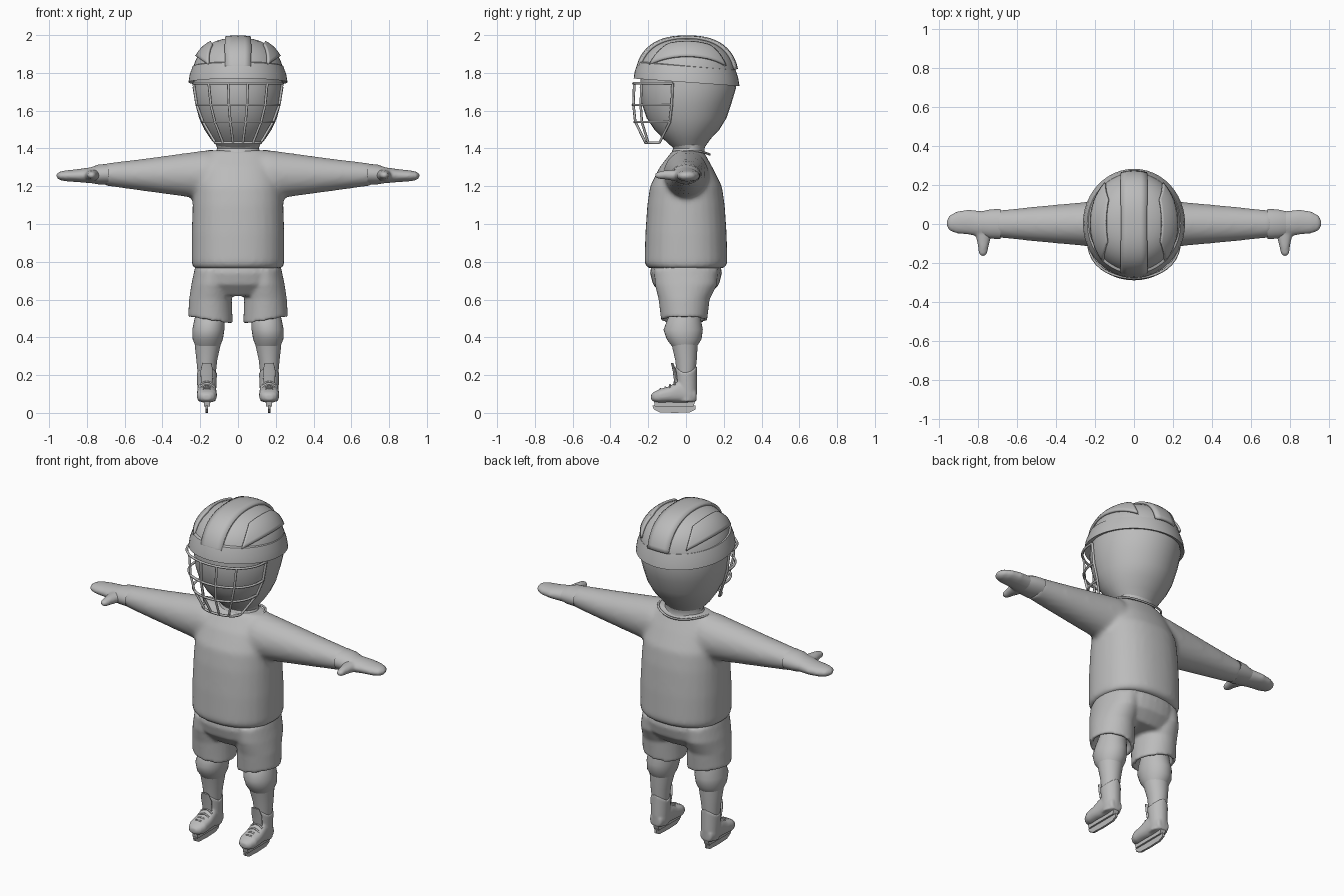
import bpy, bmesh, math
from math import sin, cos, pi, hypot
from mathutils import Vector

old = bpy.data.objects.get("Cube")
if old:
    bpy.data.objects.remove(old, do_unlink=True)

COLOUR = (0.5, 0.5, 0.5, 1)
grey = bpy.data.materials.new("plain_grey")
grey.use_nodes = True
grey.diffuse_color = COLOUR
grey.node_tree.nodes["Principled BSDF"].inputs["Base Color"].default_value = COLOUR


def finish(name, bm, voxel=0, blend=4, thickness=0, angle=40):
    """Turn a bmesh into a smooth shaded object, optionally fused by remeshing."""
    bmesh.ops.recalc_face_normals(bm, faces=bm.faces)
    mesh = bpy.data.meshes.new(name)
    bm.to_mesh(mesh)
    bm.free()
    mesh.materials.append(grey)
    obj = bpy.data.objects.new(name, mesh)
    bpy.context.collection.objects.link(obj)
    bpy.ops.object.select_all(action='DESELECT')
    obj.select_set(True)
    bpy.context.view_layer.objects.active = obj
    bpy.ops.object.shade_smooth_by_angle(angle=math.radians(angle))
    if thickness:
        solid = obj.modifiers.new("thickness", 'SOLIDIFY')
        solid.thickness = thickness
        solid.offset = 0
    if voxel:
        fuse = obj.modifiers.new("fuse", 'REMESH')
        fuse.mode = 'VOXEL'
        fuse.voxel_size = voxel
        fuse.use_smooth_shade = True
        soft = obj.modifiers.new("blend", 'SMOOTH')
        soft.iterations = blend
    return obj


def loft(bm, rings, axis='z', side=1, lift=None, cap=True, count=32, power=2):
    """Skin ellipses (position, centre a, centre b, radius a, radius b) along an axis."""
    loops = []
    for pos, ca, cb, ra, rb in rings:
        loop = []
        for i in range(count):
            t = 2 * pi * i / count
            u, v = cos(t), sin(t)
            k = (abs(u) ** power + abs(v) ** power) ** (-1 / power)
            a, b = ca + ra * u * k, cb + rb * v * k
            p = {'z': (a, b, pos), 'x': (pos, a, b), 'y': (a, pos, b)}[axis]
            p = Vector(p)
            if lift:
                p.z += lift(u, v, p)
            p.x *= side
            loop.append(bm.verts.new(p))
        loops.append(loop)
    for low, high in zip(loops, loops[1:]):
        for i in range(count):
            j = (i + 1) % count
            bm.faces.new((low[i], low[j], high[j], high[i]))
    if cap:
        bm.faces.new(loops[0])
        bm.faces.new(loops[-1])


def wires(name, paths, radius, cyclic=False):
    """Round bars along point paths."""
    curve = bpy.data.curves.new(name, 'CURVE')
    curve.dimensions = '3D'
    curve.bevel_depth = radius
    curve.bevel_resolution = 1
    curve.use_fill_caps = True
    curve.materials.append(grey)
    for path in paths:
        spline = curve.splines.new('POLY')
        spline.points.add(len(path) - 1)
        spline.use_cyclic_u = cyclic
        for point, co in zip(spline.points, path):
            point.co = (*co, 1)
    obj = bpy.data.objects.new(name, curve)
    bpy.context.collection.objects.link(obj)


SIDES = (1, -1)

# Sweater: body and both sleeves fused
bm = bmesh.new()
loft(bm, [(.765, 0, 0, .235, .2), (.79, 0, 0, .245, .22), (.95, 0, 0, .245, .215),
          (1.1, 0, 0, .24, .205), (1.2, 0, 0, .235, .19), (1.3, 0, 0, .21, .14),
          (1.39, 0, .01, .16, .08)], power=2.3)
for s in SIDES:
    loft(bm, [(.05, 0, 1.26, .11, .12), (.17, 0, 1.26, .12, .13), (.28, 0, 1.26, .11, .115),
              (.5, 0, 1.26, .09, .085), (.71, 0, 1.262, .068, .058)], 'x', s)
finish("sweater", bm, .014, 7)

# Neckline seam and neck
ring = [2 * pi * i / 40 for i in range(40)]
wires("neckline", [[(.155 * cos(t), .01 + .115 * sin(t),
                     1.35 + .035 * cos(t) ** 2 + .018 * sin(t)) for t in ring]], .006, True)
bm = bmesh.new()
loft(bm, [(1.33, 0, .01, .15, .11), (1.37, 0, .01, .125, .09),
          (1.4, 0, .015, .11, .083), (1.46, 0, .01, .13, .11)])
finish("neck", bm)

# Shorts with hollow leg openings
bm = bmesh.new()
loft(bm, [(.8, 0, 0, .22, .18), (.74, 0, 0, .235, .19), (.68, 0, 0, .235, .175),
          (.62, 0, 0, .2, .12)], power=2.3)
for s in SIDES:
    loft(bm, [(.76, .13, 0, .1, .17), (.68, .14, 0, .107, .165), (.6, .146, -.01, .113, .135),
              (.49, .146, -.01, .118, .122), (.49, .146, -.01, .1, .104),
              (.54, .146, -.01, .09, .095)], s and 'z', s,
         lift=lambda u, v, p: .018 * u if p.z < .57 else 0)
finish("shorts", bm, .01, 4)

# Knees and socks
bm = bmesh.new()
for s in SIDES:
    loft(bm, [(.54, .15, 0, .07, .075), (.49, .152, -.01, .08, .09), (.44, .157, -.015, .085, .104),
              (.39, .16, -.01, .08, .092), (.355, .16, -.008, .066, .068)], 'z', s)
finish("knees", bm)
bm = bmesh.new()
for s in SIDES:
    loft(bm, [(.37, .16, -.008, .07, .07), (.28, .165, 0, .055, .057),
              (.18, .166, 0, .045, .046)], 'z', s)
finish("socks", bm)

# Skate boots: shaft with raised front and back rim, fused with the foot
bm = bmesh.new()
for s in SIDES:
    loft(bm, [(.06, .165, .005, .046, .05), (.12, .165, .005, .05, .054),
              (.21, .165, 0, .054, .058)], 'z', s,
         lift=lambda u, v, p: .04 * v * v if p.z > .2 else 0)
    loft(bm, [(.055, .165, .09, .035, .03), (.02, .165, .105, .048, .05),
              (-.04, .165, .112, .05, .058), (-.09, .165, .098, .053, .042),
              (-.14, .165, .09, .053, .036), (-.17, .165, .085, .04, .026),
              (-.185, .165, .083, .02, .014)], 'y', s, power=2.6)
finish("boots", bm, .007, 3)

# Boot tongues
bm = bmesh.new()
for s in SIDES:
    loft(bm, [(.16, .165, -.05, .03, .012), (.22, .165, -.06, .034, .01),
              (.265, .165, -.074, .024, .006)], 'z', s)
finish("boot_tongues", bm)

# Laces
laces = []
for s in SIDES:
    for y, z in ((-.06, .166), (-.085, .149), (-.11, .136), (-.135, .128)):
        laces.append([(s * (.165 + .036 * k), y, z - .018 * k * k) for k in (-1, -.5, 0, .5, 1)])
wires("boot_laces", laces, .005)


def plates(name, outline, half_width):
    """Extrude a side outline sideways under each boot."""
    bm = bmesh.new()
    for s in SIDES:
        verts = [bm.verts.new((s * .165 - half_width, y, z)) for y, z in outline]
        face = bm.faces.new(verts)
        new = bmesh.ops.extrude_face_region(bm, geom=[face])['geom']
        moved = [v for v in new if isinstance(v, bmesh.types.BMVert)]
        bmesh.ops.translate(bm, vec=(2 * half_width, 0, 0), verts=moved)
    finish(name, bm)


plates("blade_holders", [(-.17, .065), (-.165, .035), (.04, .035), (.05, .065)], .016)
plates("skate_blades", [(-.178, .04), (-.172, .02), (-.14, .003), (-.06, 0), (.02, .003),
                        (.05, .018), (.05, .04)], .006)

# Mittens with thumbs, and their flared cuffs
bm = bmesh.new()
for s in SIDES:
    loft(bm, [(.72, 0, 1.262, .06, .045), (.78, 0, 1.258, .066, .042), (.85, .01, 1.256, .064, .034),
              (.91, .008, 1.255, .056, .029), (.945, .005, 1.255, .04, .022),
              (.96, .004, 1.255, .016, .01)], 'x', s)
    loft(bm, [(0, .78, 1.258, .05, .03), (-.06, .772, 1.258, .04, .03), (-.11, .773, 1.26, .028, .024),
              (-.15, .775, 1.258, .022, .018), (-.165, .775, 1.258, .01, .008)], 'y', s)
finish("mittens", bm, .008, 4)
bm = bmesh.new()
for s in SIDES:
    loft(bm, [(.7, 0, 1.264, .06, .045), (.685, 0, 1.264, .078, .055), (.74, 0, 1.262, .074, .052),
              (.785, 0, 1.258, .064, .04)], 'x', s)
finish("mitten_cuffs", bm)

# Head
bm = bmesh.new()
loft(bm, [(1.4, 0, .015, .1, .08), (1.45, 0, .005, .145, .125), (1.5, 0, .005, .178, .172),
          (1.56, 0, .003, .206, .211), (1.64, 0, .003, .227, .238), (1.72, 0, .01, .24, .255),
          (1.82, 0, .01, .23, .245)])
finish("head", bm)

# Helmet shell: a boxy dome given by one projection rule
RX, RY, RZ, POWER = .245, .263, .245, 2.5
BASE = Vector((0, .005, 1.74))


def on_dome(x, y, z, grow=1.0):
    size = (hypot(x / RX, y / RY) ** POWER + abs(z / RZ) ** POWER) ** (1 / POWER)
    return BASE + Vector((x, y, z)) * (grow / size)


bm = bmesh.new()
rings = []
for i in range(10):
    t = pi / 2 * (.12 + .86 * i / 9)
    z, r = sin(t), cos(t)
    k = (z ** POWER + r ** POWER) ** (-1 / POWER)
    rings.append((BASE.z + RZ * z * k, 0, BASE.y, RX * r * k, RY * r * k))
loft(bm, rings, count=48)
finish("helmet_shell", bm)

# Helmet brim band, lower at the back
bm = bmesh.new()
loft(bm, [(1.765, 0, .005, .225, .24), (1.75, 0, .003, .262, .28), (1.79, 0, .003, .256, .274),
          (1.835, 0, .004, .24, .259), (1.84, 0, .004, .225, .245)], cap=False, count=48,
     lift=lambda u, v, p: -.02 * v)
finish("helmet_band", bm, angle=30)


def panel(bm, point, across, along):
    """Grid patch laid on the dome."""
    grid = [[bm.verts.new(point(i / across, j / along)) for j in range(along + 1)]
            for i in range(across + 1)]
    for i in range(across):
        for j in range(along):
            bm.faces.new((grid[i][j], grid[i + 1][j], grid[i + 1][j + 1], grid[i][j + 1]))


# Raised helmet panels: middle strip and one on each side
bm = bmesh.new()
panel(bm, lambda u, v: on_dome(.13 * (u - .5), RY * cos(pi * (.1 + .8 * v)),
                               RZ * sin(pi * (.1 + .8 * v)), 1.025), 4, 28)
top_front, top_back = Vector((.14, -.10, .22)), Vector((.14, .13, .22))
low_front, low_back = Vector((.15, -.19, .1)), Vector((.15, .21, .1))
for s in SIDES:
    def side_point(u, v):
        p = top_front.lerp(top_back, v).lerp(low_front.lerp(low_back, v), u)
        return on_dome(s * p.x, p.y, p.z, 1.02)
    panel(bm, side_point, 8, 16)
finish("helmet_panels", bm, thickness=.014)

# Face cage: rows of height, half width, front y and end y
ROWS = [(1.745, .235, -.278, -.07), (1.63, .218, -.282, -.075),
        (1.54, .185, -.272, -.085), (1.43, .12, -.215, -.14)]


def cage_point(row, t):
    z, width, front, end = row
    return width * sin(t), end + (front - end) * cos(t) ** .8, z


steps = [-pi / 2 + pi * i / 20 for i in range(21)]
bars = [[cage_point(row, min(max(t, -1.57), 1.57)) for t in steps] for row in ROWS]
for t in (-1.57, -.72, -.22, .22, .72, 1.57):
    bars.append([cage_point(row, t) for row in ROWS])
wires("face_cage", bars, .007)
